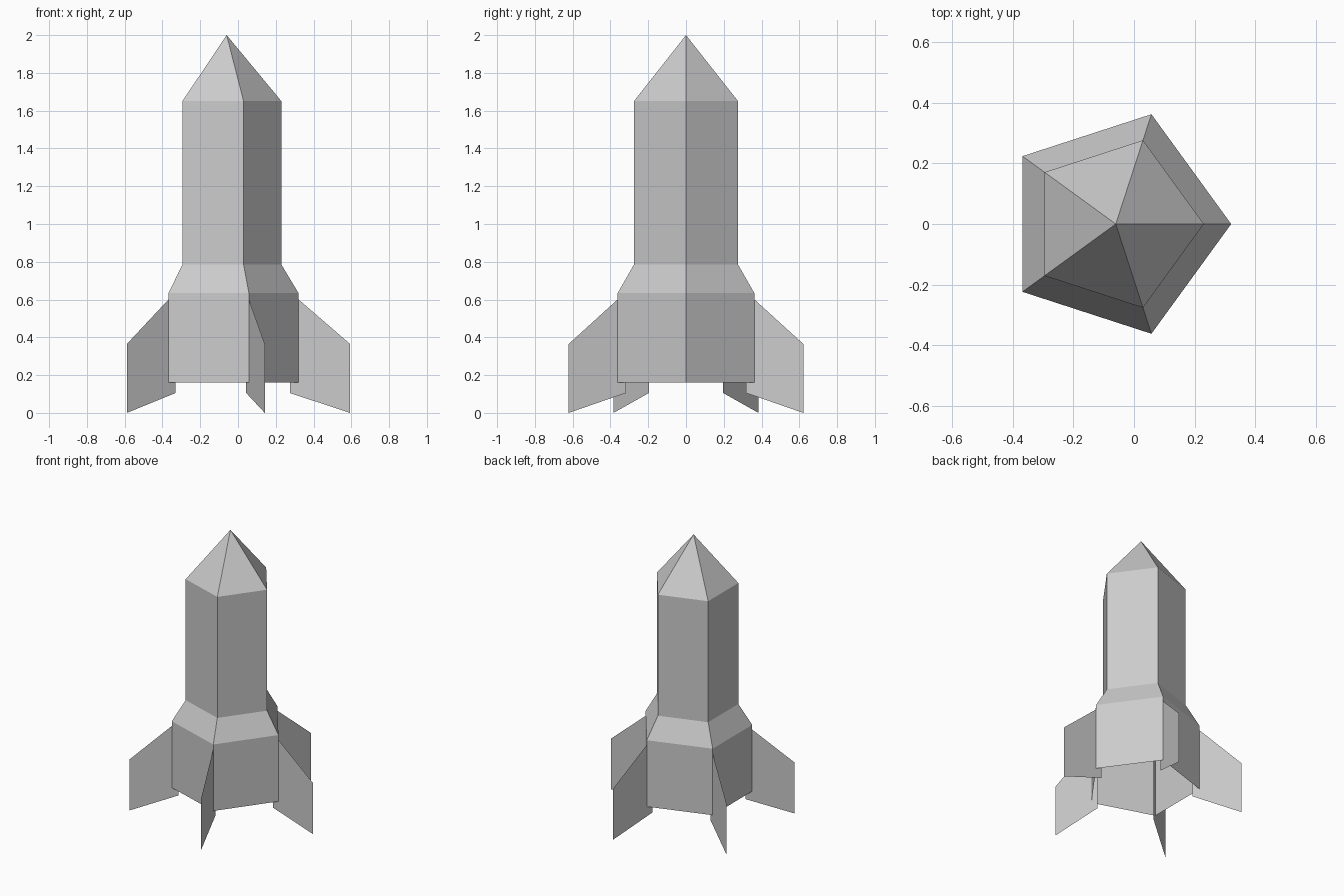
import bpy
import bmesh
from math import cos, sin, pi

SIDES = 5
AXIS_X = -0.06

cube = bpy.data.objects.get("Cube")
if cube:
    bpy.data.objects.remove(cube, do_unlink=True)

# Single grey material
grey = bpy.data.materials.new("light_grey")
grey.use_nodes = True
colour = (0.6, 0.6, 0.6, 1)
grey.diffuse_color = colour
grey.node_tree.nodes["Principled BSDF"].inputs["Base Color"].default_value = colour


def point(radius, z, side):
    a = 2 * pi * side / SIDES
    return (radius * cos(a), radius * sin(a), z)


def add_object(name, bm):
    mesh = bpy.data.meshes.new(name)
    bm.to_mesh(mesh)
    bm.free()
    mesh.materials.append(grey)
    obj = bpy.data.objects.new(name, mesh)
    obj.location.x = AXIS_X
    bpy.context.collection.objects.link(obj)


def add_shell(name, profile, tip=None):
    """Five-sided open shell through (radius, z) rings, closed by an optional tip."""
    bm = bmesh.new()
    rings = [[bm.verts.new(point(r, z, i)) for i in range(SIDES)] for r, z in profile]
    for low, high in zip(rings, rings[1:]):
        for i in range(SIDES):
            j = (i + 1) % SIDES
            bm.faces.new((low[i], low[j], high[j], high[i]))
    if tip is not None:
        apex = bm.verts.new((0, 0, tip))
        for i in range(SIDES):
            bm.faces.new((rings[-1][i], rings[-1][(i + 1) % SIDES], apex))
    add_object(name, bm)


# Hull, open at the bottom, with a flared engine skirt and pointed nose
add_shell("hull", [(0.38, 0.16), (0.38, 0.635), (0.29, 0.785), (0.29, 1.65)], tip=2.0)

# Thin swept fins, one on each hull corner
FIN = [(0.335, 0.105), (0.653, 0.0), (0.653, 0.365), (0.335, 0.64)]
for side in range(SIDES):
    bm = bmesh.new()
    bm.faces.new([bm.verts.new(point(r, z, side)) for r, z in FIN])
    add_object(f"fin_{side + 1}", bm)
